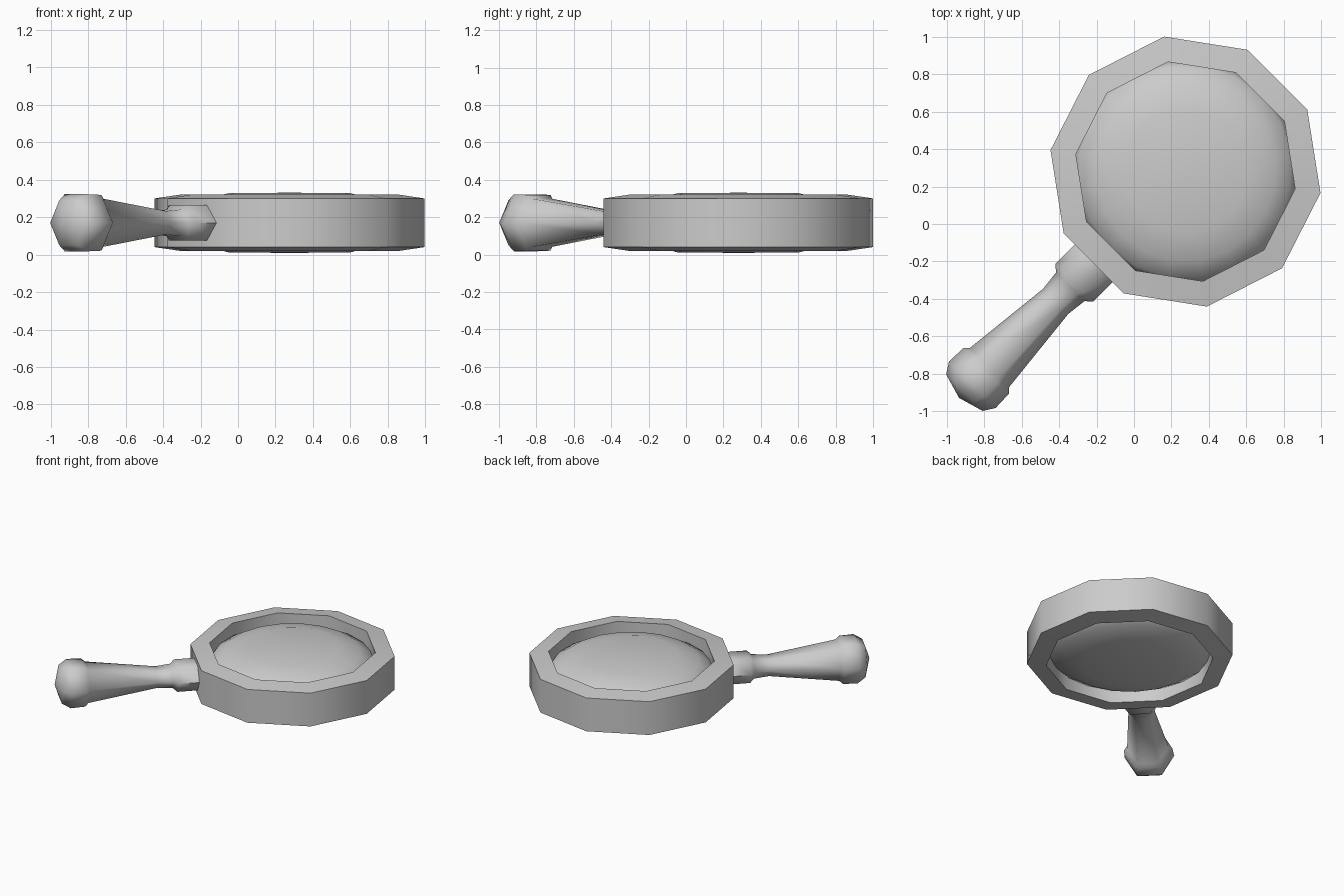
import bpy, bmesh, math
from mathutils import Matrix, Vector

if "Cube" in bpy.data.objects:
    bpy.data.objects.remove(bpy.data.objects["Cube"])

CX, CY, MID = 0.275, 0.28, 0.17


def loft(name, sections, sides, phase, matrix, angle, closed=False):
    """Stack polygon sections (height, radius, x-flatten); radius 0 gives a pole."""
    bm = bmesh.new()
    rings = []
    for h, r, flat in sections:
        if r == 0:
            rings.append([bm.verts.new((0, 0, h))] * sides)
        else:
            rings.append([bm.verts.new((r * flat * math.cos(phase + math.tau * i / sides),
                                        r * math.sin(phase + math.tau * i / sides), h))
                          for i in range(sides)])
    pairs = list(zip(rings, rings[1:]))
    if closed:
        pairs.append((rings[-1], rings[0]))
    for a, b in pairs:
        for i in range(sides):
            j = (i + 1) % sides
            bm.faces.new(list(dict.fromkeys((a[i], a[j], b[j], b[i]))))
    if not closed:
        for ring in (rings[0], rings[-1]):
            if ring[0] is not ring[1]:
                bm.faces.new(ring)
    bm.transform(matrix)
    bmesh.ops.recalc_face_normals(bm, faces=bm.faces)
    mesh = bpy.data.meshes.new(name)
    bm.to_mesh(mesh)
    bm.free()
    obj = bpy.data.objects.new(name, mesh)
    bpy.context.collection.objects.link(obj)
    bpy.ops.object.select_all(action='DESELECT')
    obj.select_set(True)
    bpy.context.view_layer.objects.active = obj
    bpy.ops.object.shade_smooth_by_angle(angle=math.radians(angle))
    return obj


centre = Matrix.Translation((CX, CY, MID))

# Ten-sided frame, slightly thicker at the inner edge
loft("rim", [(-0.13, 0.73, 1), (0.13, 0.73, 1), (0.15, 0.593, 1), (-0.15, 0.593, 1)],
     10, math.radians(27), centre, 40, closed=True)

# Bulging glass with a nearly flat crown
half = [(0.161, 0, 1), (0.158, 0.33, 1), (0.118, 0.48, 1), (0.065, 0.57, 1)]
lens = half + [(0, 0.605, 1)] + [(-h, r, f) for h, r, f in reversed(half)]
loft("lens", lens, 20, math.radians(27), centre, 60)

# Hexagonal handle: collar, tapered grip and knob, running out diagonally
along = Vector((-1, -1, 0)).normalized()
up = Vector((0, 0, 1))
side = along.cross(up)
axes = Matrix((up, side, along)).transposed().to_4x4()
handle = [(0.68, 0.143, 0.76), (0.84, 0.143, 0.76), (0.87, 0.108, 0.76), (0.98, 0.095, 0.76),
          (1.48, 0.148, 1), (1.506, 0.172, 1), (1.61, 0.176, 1), (1.67, 0.138, 1), (1.71, 0, 1)]
loft("handle", handle, 6, math.radians(30), centre @ axes, 65)
